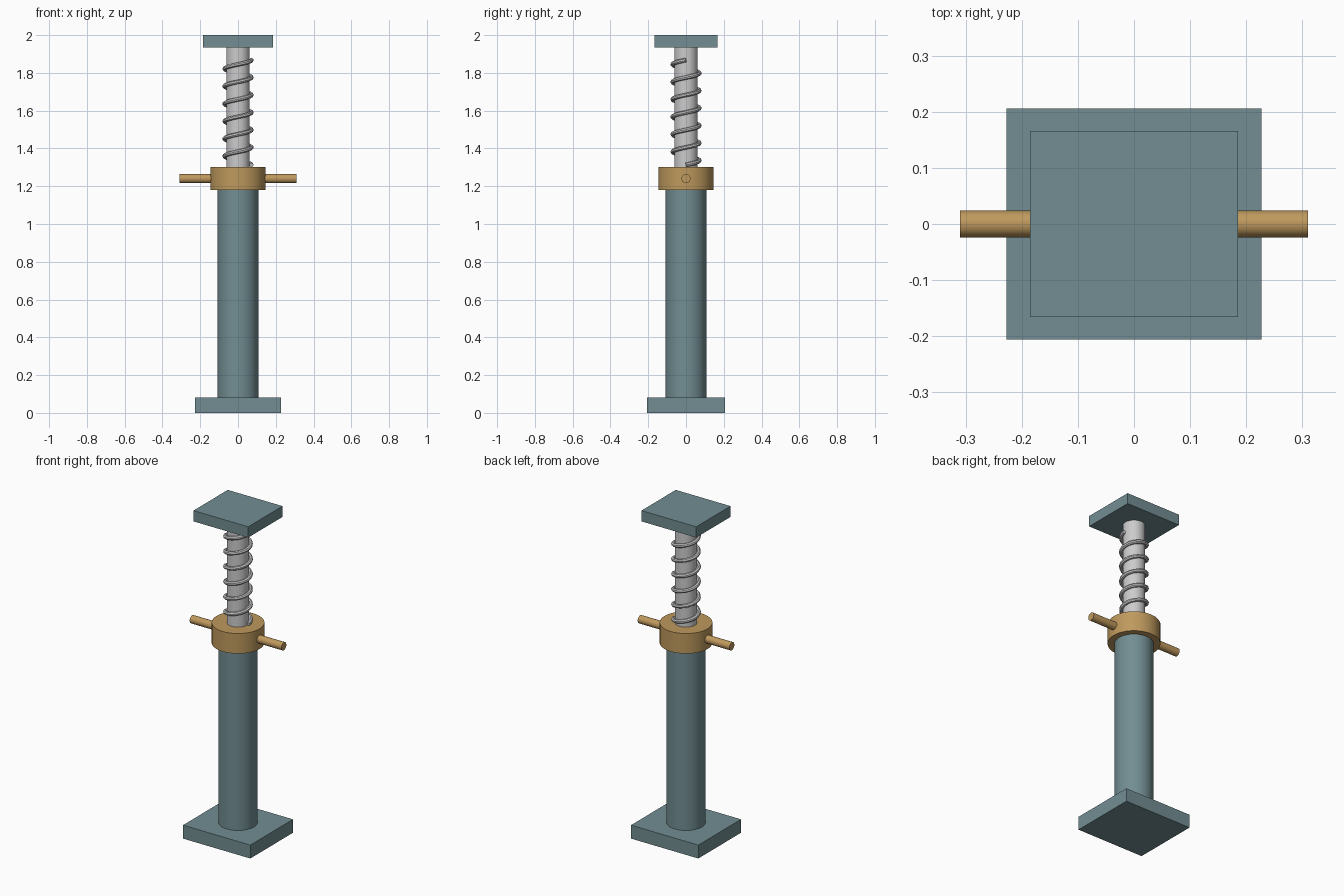
import bpy
from math import pi, cos, sin

if "Cube" in bpy.data.objects:
    bpy.data.objects.remove(bpy.data.objects["Cube"])


def material(name, color):
    m = bpy.data.materials.new(name)
    m.diffuse_color = color
    m.use_nodes = True
    m.node_tree.nodes["Principled BSDF"].inputs["Base Color"].default_value = m.diffuse_color
    return m


PAINT = material("painted_steel", (0.17, 0.27, 0.29, 1))
BRASS = material("brass", (0.52, 0.32, 0.11, 1))


def finish(obj, name, mat):
    obj.name = name
    if mat:
        obj.data.materials.append(mat)
    return obj


def plate(name, sx, sy, z0, z1, mat):
    bpy.ops.mesh.primitive_cube_add(size=1, location=(0, 0, (z0 + z1) / 2))
    obj = bpy.context.object
    obj.scale = (sx, sy, z1 - z0)
    bpy.ops.object.transform_apply(location=False, rotation=False, scale=True)
    return finish(obj, name, mat)


def cylinder(name, radius, length, location, mat, rotation=(0, 0, 0), sides=48):
    bpy.ops.mesh.primitive_cylinder_add(vertices=sides, radius=radius, depth=length,
                                        location=location, rotation=rotation)
    bpy.ops.object.shade_smooth_by_angle()
    return finish(bpy.context.object, name, mat)


def upright(name, radius, z0, z1, mat):
    return cylinder(name, radius, z1 - z0, (0, 0, (z0 + z1) / 2), mat)


# Square end plates
plate("base_plate", 0.455, 0.412, 0, 0.082, PAINT)
plate("top_plate", 0.37, 0.331, 1.934, 2.0, PAINT)

# Outer tube, adjusting collar and inner screw
upright("outer_tube", 0.108, 0.08, 1.18, PAINT)
upright("collar_nut", 0.146, 1.18, 1.303, BRASS)
upright("inner_screw", 0.062, 1.20, 1.936, None)

# Turning handles on both sides of the collar
for side, name in ((-1, "left_handle"), (1, "right_handle")):
    cylinder(name, 0.024, 0.21, (side * 0.205, 0, 1.24), BRASS, (0, pi / 2, 0), 24)

# Screw thread: right-handed helix of round wire
TURNS, STEPS = 6, 32
Z0, Z1, R = 1.313, 1.868, 0.071
curve = bpy.data.curves.new("screw_thread", "CURVE")
curve.dimensions = "3D"
curve.bevel_depth = 0.0115
curve.bevel_resolution = 2
curve.use_fill_caps = True
spline = curve.splines.new("POLY")
count = TURNS * STEPS
spline.points.add(count)
for i, p in enumerate(spline.points):
    a = 2 * pi * i / STEPS
    p.co = (R * cos(a), R * sin(a), Z0 + (Z1 - Z0) * i / count, 1)
thread = bpy.data.objects.new("screw_thread", curve)
bpy.context.collection.objects.link(thread)
bpy.ops.object.select_all(action="DESELECT")
thread.select_set(True)
bpy.context.view_layer.objects.active = thread
bpy.ops.object.convert(target="MESH")
bpy.ops.object.shade_smooth_by_angle()
